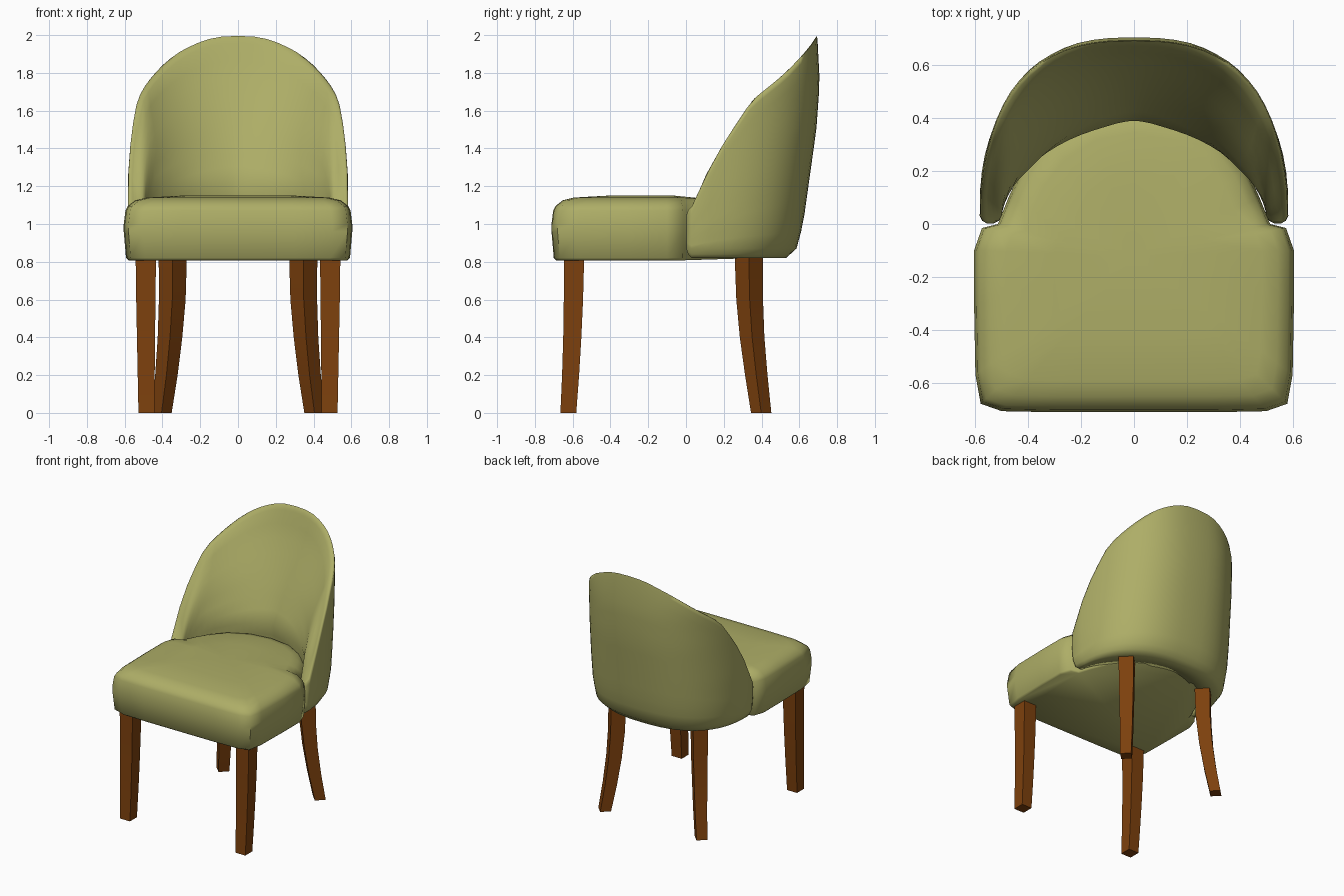
import bpy, bmesh, math

if "Cube" in bpy.data.objects:
    bpy.data.objects.remove(bpy.data.objects["Cube"])


def material(name, rgb):
    m = bpy.data.materials.new(name)
    m.diffuse_color = (*rgb, 1)
    m.use_nodes = True
    m.node_tree.nodes["Principled BSDF"].inputs["Base Color"].default_value = m.diffuse_color
    return m


FABRIC = material("olive fabric", (0.42, 0.42, 0.135))
WOOD = material("brown wood", (0.205, 0.052, 0.004))


def interp(table, v):
    if v <= table[0][0]:
        return table[0][1]
    for (a, fa), (b, fb) in zip(table, table[1:]):
        if v <= b:
            return fa + (fb - fa) * (v - a) / (b - a)
    return table[-1][1]


def loft(name, loops, mat, smooth_angle, tip=None):
    """Skin closed loops of equal length and close both ends."""
    bm = bmesh.new()
    rings = [[bm.verts.new(p) for p in loop] for loop in loops]
    n = len(rings[0])
    for a, b in zip(rings, rings[1:]):
        for i in range(n):
            j = (i + 1) % n
            bm.faces.new((a[i], a[j], b[j], b[i]))
    bm.faces.new(rings[0])
    if tip:
        c = bm.verts.new(tip)
        for i in range(n):
            bm.faces.new((rings[-1][i], rings[-1][(i + 1) % n], c))
    else:
        bm.faces.new(rings[-1])
    bmesh.ops.recalc_face_normals(bm, faces=bm.faces)
    me = bpy.data.meshes.new(name)
    bm.to_mesh(me)
    bm.free()
    me.materials.append(mat)
    ob = bpy.data.objects.new(name, me)
    bpy.context.collection.objects.link(ob)
    bpy.ops.object.select_all(action='DESELECT')
    ob.select_set(True)
    bpy.context.view_layer.objects.active = ob
    bpy.ops.object.shade_smooth_by_angle(angle=math.radians(smooth_angle))
    return ob


# Seat: wide front block with a rounded tongue running into the backrest
half = [(0, -.712), (.3, -.712), (.5, -.708), (.58, -.68), (.6, -.57), (.605, -.3),
        (.605, -.1), (.575, -.015), (.515, 0), (.475, .10), (.425, .21), (.33, .34),
        (.18, .43), (0, .46)]
outline = half + [(-x, y) for x, y in half[-2:0:-1]]
CY = -.12
levels = [(.96, .808), (.98, .82), (1, .96), (1, 1.0), (.985, 1.07), (.965, 1.095),
          (.9, 1.125), (.8, 1.14), (.5, 1.15)]
loft("seat", [[(x * s, CY + (y - CY) * s, z + max(y, 0) * (-.05 if z > 1.05 else .03))
               for x, y in outline] for s, z in levels], FABRIC, 60, (0, CY, 1.15))

# Backrest: curved shell, lofted round the plan from one front tip to the other
RIM = [(.03, 1.09), (.05, 1.14), (.2, 1.42), (.35, 1.65), (.52, 1.79), (.6, 1.87),
       (.67, 1.95), (.70, 1.998)]
OUT_X = [(.82, .54), (.87, .57), (1.0, .583), (1.2, .585), (1.6, .575), (2, .57)]
OUT_Y = [(.82, .53), (.87, .585), (1.0, .62), (1.5, .69), (1.75, .708), (2, .695)]
IN_X = [(1.1, .50), (1.5, .53), (2, .54)]
IN_Y = [(.82, .42), (1.1, .42), (1.2, .386), (1.4, .46), (1.6, .54), (1.8, .60), (2, .65)]
IN_N = [(1.2, 1.6), (1.6, 2.0), (1.9, 2.2)]


def plan(t, a, b, n):
    c, s = math.cos(t), max(0, math.sin(t))
    return (math.copysign(a * abs(c) ** (2 / n), c), .03 + (b - .03) * s ** (2 / n))


def outer(t, z):
    return (*plan(t, interp(OUT_X, z), interp(OUT_Y, z), 2.5), z)


def inner(t, z, flare=0):
    x, y = plan(t, interp(IN_X, z), interp(IN_Y, z), interp(IN_N, z))
    ox, oy, _ = outer(t, z)
    return (x + (ox - x) * flare, y + (oy - y) * flare, z)


def section(t):
    top = interp(RIM, plan(t, .58, .70, 2.5)[1])
    # the padded inner side flares out to a thin edge that follows the same rim slope
    low = top
    for _ in range(6):
        low = (low + interp(RIM, inner(t, low, .6)[1])) / 2
    low = min(low, top - .01)
    fr = [k / 12 for k in range(13)]
    out = [outer(t, .82), outer(t, .84)]
    out += [outer(t, .87 + (top - .03 - .87) * f) for f in fr]
    inn = [inner(t, .84 + (low - .84) * f, .6 * max(0, (f - .6) / .4) ** 2)
           for f in reversed(fr)] + [inner(t, .82)]
    o, i = outer(t, top), inn[0]
    rim = [tuple(p + (q - p) * f for p, q in zip(o, i)) for f in (.08, .4, .75)]
    rim = [(x, y, z + dz) for (x, y, z), dz in zip(rim, (.001, .006, .004))]
    return out + rim + inn


def tip(loop, k, y):
    n = len(loop)
    cx, cz = sum(p[0] for p in loop) / n, .96
    return [(cx + (x - cx) * k, y, cz + (z - cz) * (.5 + .5 * k)) for x, _, z in loop]


SEG = 32
shell = [section(math.pi * i / SEG) for i in range(SEG + 1)]
shell = ([tip(shell[0], .3, .002), tip(shell[0], .75, .012)] + shell
         + [tip(shell[-1], .75, .012), tip(shell[-1], .3, .002)])
loft("backrest", shell, FABRIC, 100)


# Legs: square tapered sections along a curved path (x, y, z, half width)
def leg(name, path, turn, side):
    loops = []
    for x, y, z, h in path:
        r = h * math.sqrt(2)
        angs = [math.radians(45 + turn + 90 * k) for k in range(4)]
        loops.append([(side * (x + r * math.cos(a)), y + r * math.sin(a), z) for a in angs])
    loft(name, loops, WOOD, 30)


FRONT = [(.485, -.623, 0, .042), (.486, -.611, .2, .045), (.487, -.602, .4, .048),
         (.488, -.596, .6, .051), (.488, -.593, .83, .054)]
REAR = [(.405, .398, 0, .038), (.379, .372, .2, .042), (.360, .350, .4, .046),
        (.348, .337, .6, .050), (.345, .332, .85, .053)]
for side, label in ((1, "right"), (-1, "left")):
    leg("front_leg_" + label, FRONT, 0, side)
    leg("rear_leg_" + label, REAR, 45, side)
